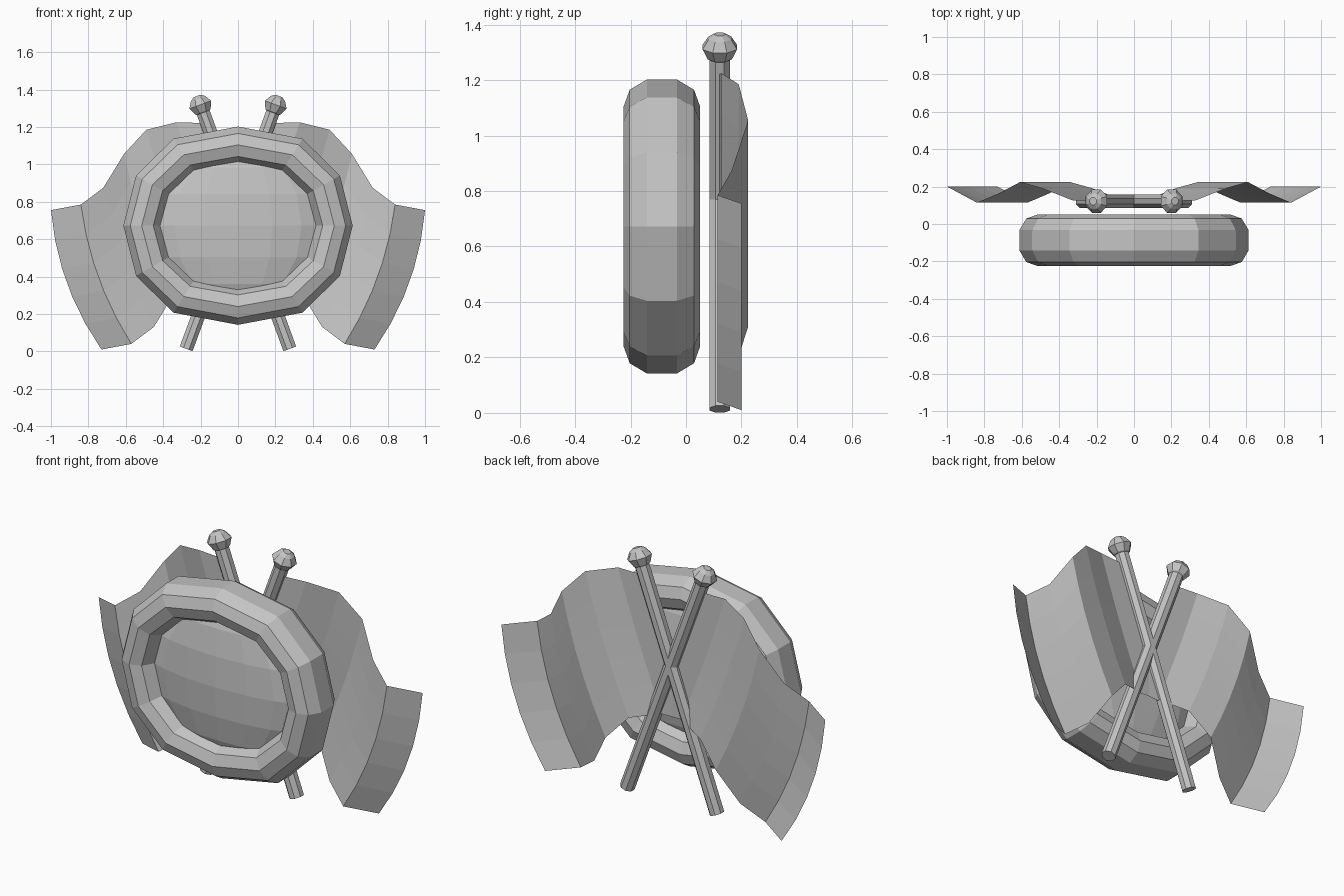
import bpy
import math
from mathutils import Vector

if "Cube" in bpy.data.objects:
    bpy.data.objects.remove(bpy.data.objects["Cube"])

grey = bpy.data.materials.new("plain grey")
grey.diffuse_color = (0.55, 0.55, 0.55, 1)
grey.use_nodes = True
grey.node_tree.nodes["Principled BSDF"].inputs["Base Color"].default_value = grey.diffuse_color


def make(name, verts, faces):
    me = bpy.data.meshes.new(name)
    me.from_pydata([tuple(v) for v in verts], [], faces)
    me.materials.append(grey)
    ob = bpy.data.objects.new(name, me)
    bpy.context.collection.objects.link(ob)
    return ob


def bridge(rows, n, closed_rows):
    """Quads between successive closed loops of n vertices."""
    last = rows if closed_rows else rows - 1
    return [(i * n + j, i * n + (j + 1) % n,
             (i + 1) % rows * n + (j + 1) % n, (i + 1) % rows * n + j)
            for i in range(last) for j in range(n)]


CZ, CY = 0.672, -0.087

# Oval frame: twelve-sided outline swept with a ten-sided section
quarter = [(0.613, 0), (0.545, 0.268), (0.345, 0.465), (0, 0.53)]
outline = (quarter + [(-x, z) for x, z in quarter[2::-1]]
           + [(-x, -z) for x, z in quarter[1:]]
           + [(x, -z) for x, z in quarter[2:0:-1]])
section = [(0, -0.054), (0.037, -0.116), (0.098, -0.138), (0.16, -0.116), (0.196, -0.054)]
section += [(d, -y) for d, y in reversed(section)]
verts = []
for d, y in section:
    for x, z in outline:
        verts.append((x * (0.613 - d) / 0.613, CY + y, CZ + z * (0.53 - d) / 0.53))
make("oval_frame", verts, bridge(10, 12, True))

# Domed centre panel
bpy.ops.mesh.primitive_uv_sphere_add(segments=16, ring_count=8, radius=1,
                                     location=(0, CY, CZ))
dome = bpy.context.object
dome.name = "domed_panel"
dome.scale = (0.48, 0.115, 0.44)
dome.data.materials.append(grey)

# Crossed poles with knobs, and a wavy banner hung from each pole
N = 8
shaft = [(0, 0.0375), (1.345, 0.0375), (1.35, 0.045), (1.39, 0.064),
         (1.425, 0.042), (1.44, 0.02)]
columns = [(0.165, 0.12, 1.22), (0.33, 0.127, 1.225), (0.49, 0.19, 1.185),
           (0.61, 0.224, 1.055), (0.72, 0.165, 0.875), (0.84, 0.114, 0.785),
           (1.0, 0.2, 0.755)]
ROWS = 5
for side, label in ((1, "right"), (-1, "left")):
    base = Vector((-0.277 * side, 0.122, 0.0135))
    axis = (Vector((0.2 * side, 0.122, 1.315)) - base).normalized()
    across = Vector((0, 1, 0)).cross(axis)
    verts = []
    for s, r in shaft:
        for k in range(N):
            a = 2 * math.pi * (k + 0.5) / N
            r2 = r / math.cos(math.pi / N) * 0.97
            verts.append(base + axis * s + across * (r2 * math.cos(a))
                         + Vector((0, r2 * math.sin(a), 0)))
    m = len(shaft)
    faces = bridge(m, N, False)
    faces += [tuple(reversed(range(N))), tuple(range((m - 1) * N, m * N))]
    # bridge winds inward for this direction of travel, so flip all but caps
    make(label + "_pole", verts, faces)

    verts, faces = [], []
    for i, (x, y, z) in enumerate(columns):
        for j in range(ROWS + 1):
            t = j / ROWS
            bulge = 0.05 * (i / 6) * 4 * t * (1 - t)
            verts.append((side * (x - 0.27 * t + bulge), y,
                          z - 0.745 * t - bulge * 0.35))
    h = ROWS + 1
    for i in range(len(columns) - 1):
        for j in range(ROWS):
            f = (i * h + j, i * h + j + 1, (i + 1) * h + j + 1, (i + 1) * h + j)
            faces.append(f if side == 1 else f[::-1])
    make(label + "_banner", verts, faces)

# Consistent outward normals on the closed parts
import bmesh
for ob in bpy.context.scene.objects:
    if "banner" not in ob.name:
        bm = bmesh.new()
        bm.from_mesh(ob.data)
        bmesh.ops.recalc_face_normals(bm, faces=bm.faces)
        bm.to_mesh(ob.data)
        bm.free()
